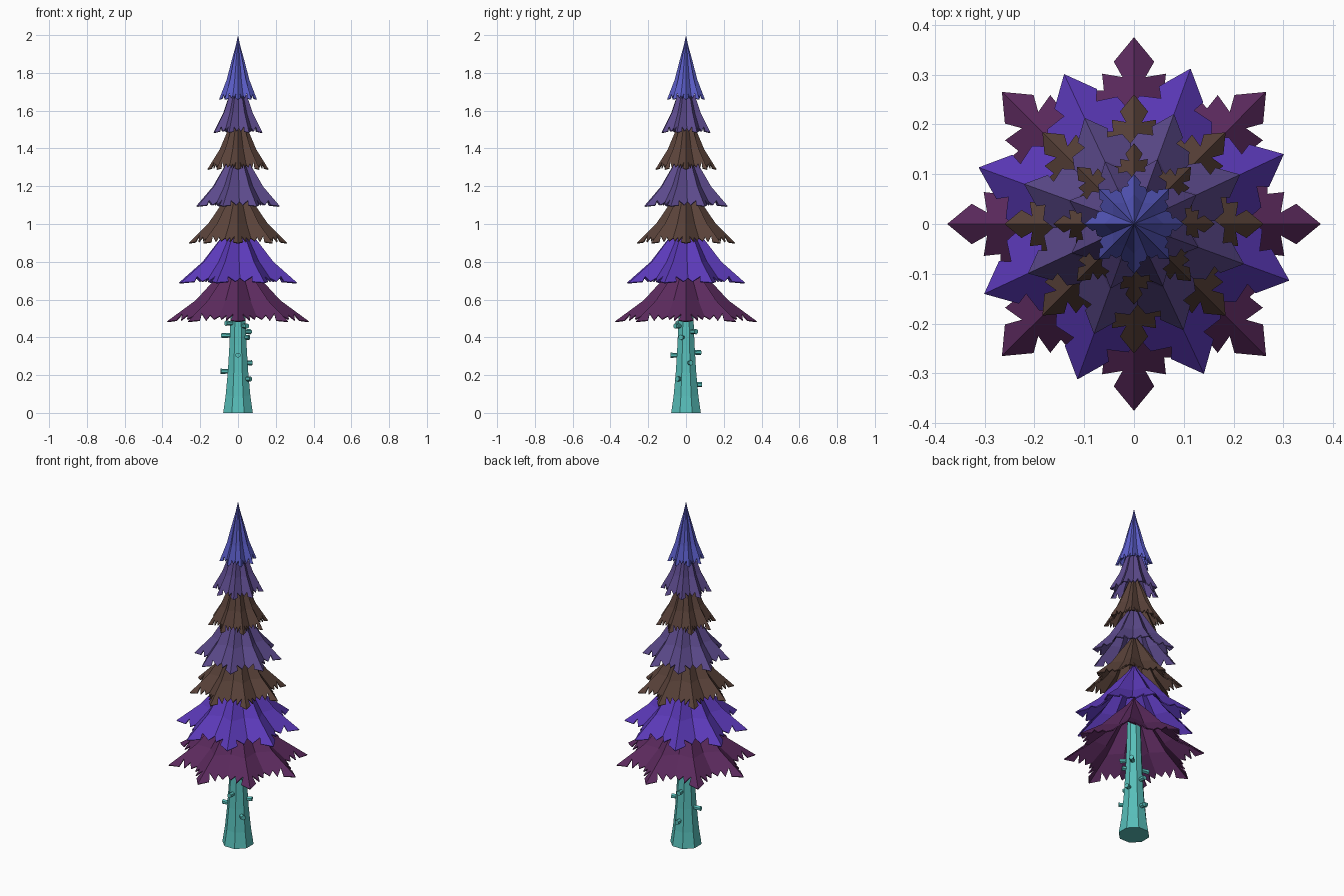
import bpy, bmesh, math
from mathutils import Vector

if "Cube" in bpy.data.objects:
    bpy.data.objects.remove(bpy.data.objects["Cube"])


def material(name, hexcode):
    rgb = [(int(hexcode[i:i + 2], 16) / 255) ** 2.2 for i in (0, 2, 4)]
    mat = bpy.data.materials.new(name)
    mat.use_nodes = True
    mat.diffuse_color = (*rgb, 1)
    mat.node_tree.nodes["Principled BSDF"].inputs["Base Color"].default_value = (*rgb, 1)
    return mat


teal = material("teal bark", "58BDB8")
plum = material("plum", "5C2E5E")
violet = material("violet", "5C3CB8")
brown = material("brown", "5A443C")
mauve = material("mauve", "5C4B8A")
blue = material("blue", "5A5CC4")


def finish(bm, name, mat):
    bmesh.ops.remove_doubles(bm, verts=bm.verts, dist=0.0001)
    bmesh.ops.recalc_face_normals(bm, faces=bm.faces)
    mesh = bpy.data.meshes.new(name)
    bm.to_mesh(mesh)
    bm.free()
    mesh.materials.append(mat)
    obj = bpy.data.objects.new(name, mesh)
    bpy.context.collection.objects.link(obj)
    return obj


# Bough tiers: eight-pointed pleated cones with a torn rim
POINTS = 8
VALLEY = 0.76
LEVELS = [(1, 0), (0.6, 0.11), (0.33, 0.22), (0.12, 0.3), (0.0, 0.36)]
# Rim as (position from ridge to valley, scale along the slope)
RAGGED = [(0, 1), (0.38, 0.98), (0.25, 0.85), (0.6, 0.98), (0.63, 0.88), (0.85, 0.96), (1, 0.9)]
PLAIN = [(0, 1), (0.5, 0.98), (0.42, 0.88), (0.82, 0.98), (1, 0.91)]


def tier(name, mat, radius, base, height, turn, rim):
    bm = bmesh.new()
    step = math.pi / POINTS

    def place(ridge, valley, u, level):
        scale, z = level
        p = ridge.lerp(valley, u) * scale
        return bm.verts.new((p.x, p.y, base + z * height / LEVELS[-1][1]))

    for k in range(POINTS):
        angle = math.radians(turn) + 2 * k * step
        ridge = Vector((math.cos(angle), math.sin(angle))) * radius
        for side in (1, -1):
            a = angle + side * step
            valley = Vector((math.cos(a), math.sin(a))) * radius * VALLEY
            slope = LEVELS[1][1] / (1 - LEVELS[1][0])
            # Torn lower panel
            loop = [place(ridge, valley, u, (s, (1 - s) * slope)) for u, s in rim]
            loop += [place(ridge, valley, u, LEVELS[1]) for u in (1, 0)]
            bm.faces.new(loop[::side])
            # Upper panels narrowing to the apex
            for low, high in zip(LEVELS[1:-1], LEVELS[2:]):
                quad = [place(ridge, valley, u, low) for u in (0, 1)]
                ends = (1, 0) if high[0] else (0,)
                quad += [place(ridge, valley, u, high) for u in ends]
                bm.faces.new(quad[::side])
    obj = finish(bm, name, mat)
    for face in obj.data.polygons:
        if face.normal.z < 0:
            face.flip()
    solid = obj.modifiers.new("thickness", "SOLIDIFY")
    solid.thickness = 0.006
    solid.offset = -1


tier("bough_tier_1", plum, 0.375, 0.485, 0.36, 0, RAGGED)
tier("bough_tier_2", violet, 0.332, 0.69, 0.36, 25, PLAIN)
tier("bough_tier_3", brown, 0.26, 0.9, 0.34, 0, RAGGED)
tier("bough_tier_4", mauve, 0.235, 1.095, 0.34, 25, PLAIN)
tier("bough_tier_5", brown, 0.162, 1.29, 0.34, 0, RAGGED)
tier("bough_tier_6", mauve, 0.138, 1.485, 0.34, 25, PLAIN)
tier("treetop", blue, 0.1, 1.66, 0.34, 0, PLAIN)

# Flared eight-sided trunk
bm = bmesh.new()
rings = []
for r, z in [(0.085, 0), (0.071, 0.09), (0.058, 0.22), (0.049, 0.36), (0.043, 0.5), (0.035, 0.75)]:
    rings.append([bm.verts.new((r * math.cos((i + 0.5) * math.pi / 4),
                                r * math.sin((i + 0.5) * math.pi / 4), z)) for i in range(8)])
for low, high in zip(rings, rings[1:]):
    for i in range(8):
        j = (i + 1) % 8
        bm.faces.new((low[i], low[j], high[j], high[i]))
bm.faces.new(rings[0])
bm.faces.new(rings[-1])
finish(bm, "trunk", teal)

# Broken branch stubs: direction in degrees, height, length from the axis
STUBS = [(270, 0.305, 0.082), (20, 0.265, 0.078), (185, 0.22, 0.092), (325, 0.18, 0.082),
         (170, 0.41, 0.088), (40, 0.43, 0.085), (90, 0.15, 0.086), (95, 0.32, 0.08),
         (335, 0.4, 0.065), (215, 0.475, 0.08), (310, 0.46, 0.075)]
for n, (deg, z, reach) in enumerate(STUBS):
    out = Vector((math.cos(math.radians(deg)), math.sin(math.radians(deg)), 0))
    bm = bmesh.new()
    bmesh.ops.create_cone(bm, cap_ends=True, segments=6, radius1=0.011, radius2=0.014,
                          depth=reach - 0.03)
    bmesh.ops.rotate(bm, verts=bm.verts, matrix=out.to_track_quat("Z", "Y").to_matrix())
    bmesh.ops.translate(bm, verts=bm.verts, vec=out * (reach + 0.03) / 2 + Vector((0, 0, z)))
    finish(bm, f"branch_stub_{n + 1}", teal)
